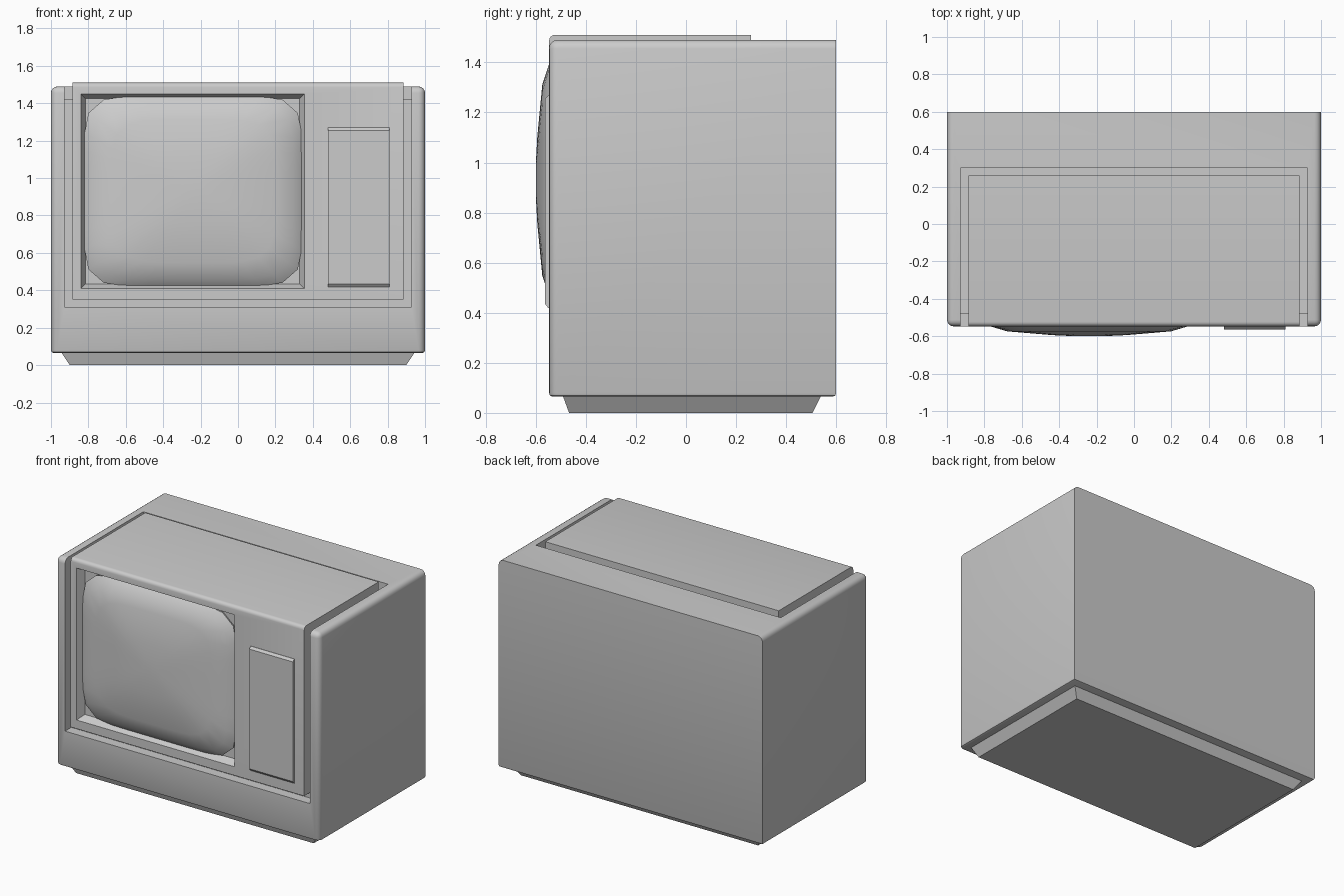
import bpy, bmesh, math

if "Cube" in bpy.data.objects:
    bpy.data.objects.remove(bpy.data.objects["Cube"])


def make(name, verts, faces):
    me = bpy.data.meshes.new(name)
    bm = bmesh.new()
    vs = [bm.verts.new(v) for v in verts]
    for f in faces:
        bm.faces.new([vs[i] for i in f])
    bmesh.ops.recalc_face_normals(bm, faces=bm.faces[:])
    bm.to_mesh(me)
    bm.free()
    ob = bpy.data.objects.new(name, me)
    bpy.context.collection.objects.link(ob)
    return ob


def loft(name, rings):
    # closed skin through rings of equal point count
    n = len(rings[0])
    verts = [p for r in rings for p in r]
    faces = [(k * n + i, k * n + (i + 1) % n, (k + 1) * n + (i + 1) % n, (k + 1) * n + i)
             for k in range(len(rings) - 1) for i in range(n)]
    faces += [tuple(range(n)), tuple(range(len(verts) - n, len(verts)))]
    return make(name, verts, faces)


def prism_x(name, half, prof):
    return loft(name, [[(x, y, z) for y, z in prof] for x in (-half, half)])


def rect_xz(x0, x1, z0, z1, y, inset=0):
    x0, x1, z0, z1 = x0 + inset, x1 - inset, z0 + inset, z1 - inset
    return [(x0, y, z0), (x1, y, z0), (x1, y, z1), (x0, y, z1)]


def bevel(ob, test, width, segs):
    # round the edges whose two end points pass the test
    bm = bmesh.new()
    bm.from_mesh(ob.data)
    es = [e for e in bm.edges if test(e.verts[0].co, e.verts[1].co)]
    bmesh.ops.bevel(bm, geom=es, offset=width, segments=segs, profile=0.5, affect='EDGES')
    bm.to_mesh(ob.data)
    bm.free()


def activate(ob):
    bpy.ops.object.select_all(action='DESELECT')
    ob.select_set(True)
    bpy.context.view_layer.objects.active = ob


def cut(ob, cutter):
    m = ob.modifiers.new("cut", 'BOOLEAN')
    m.operation, m.solver, m.object = 'DIFFERENCE', 'EXACT', cutter
    activate(ob)
    bpy.ops.object.modifier_apply(modifier=m.name)
    bpy.data.objects.remove(cutter)


def smooth(ob, deg):
    activate(ob)
    bpy.ops.object.shade_smooth_by_angle(angle=math.radians(deg))


FRONT, BACK, BOT, TOP = -0.547, 0.6, 0.065, 1.49

# cabinet shell: rounded front, top sides and bottom, crisp back
cabinet = prism_x("cabinet", 1.0, [(FRONT, BOT), (BACK, BOT), (BACK, TOP), (FRONT, TOP)])


def front_or_top_side(a, b):
    front = a.y < -0.5 and b.y < -0.5 and max(a.z, b.z) > 1
    side = a.z > 1 and b.z > 1 and abs(a.x - b.x) < 0.01
    return front or side


bevel(cabinet, front_or_top_side, 0.035, 4)
bevel(cabinet, lambda a, b: max(a.z, b.z) < BOT + 0.001, 0.014, 2)

# channel running over the front and top
cut(cabinet, prism_x("channel_cutter", 0.928, [
    (-0.7, 0.31), (-0.48, 0.31), (-0.48, 1.42), (0.30, 1.42), (0.30, 1.7), (-0.7, 1.7)]))
smooth(cabinet, 35)

# soft shading across the back edges
sharp = cabinet.data.attributes.get("sharp_edge")
if sharp:
    vs = cabinet.data.vertices
    for e in cabinet.data.edges:
        if all(vs[i].co.y > BACK - 0.001 for i in e.vertices):
            sharp.data[e.index].value = False

# raised panel wrapping the front and top
face_panel = prism_x("front_panel", 0.885, [
    (FRONT, 0.35), (-0.47, 0.35), (-0.47, 1.41), (0.26, 1.41), (0.26, 1.51), (FRONT, 1.51)])
bevel(face_panel, lambda a, b: max(a.y, b.y) < -0.5 and min(a.z, b.z) > 1.5, 0.024, 4)

# sloped screen recess
opening = (-0.84, 0.355, 0.41, 1.45)
cut(face_panel, loft("recess_cutter", [
    rect_xz(*opening, FRONT - 0.05, -0.025), rect_xz(*opening, -0.495, 0.025)]))
smooth(face_panel, 30)

# bulging picture tube
N = 40


def screen_ring(s, y, power):
    pts = []
    for i in range(N):
        t = 2 * math.pi * (i + 0.5) / N
        c, d = math.cos(t), math.sin(t)
        r = (abs(c) ** power + abs(d) ** power) ** (-1 / power)
        pts.append((-0.24 + 0.583 * s * r * c, y, 0.93 + 0.51 * s * r * d))
    return pts


screen = loft("screen", [screen_ring(*a) for a in (
    (0.99, -0.485, 7), (1, -0.508, 7), (0.92, -0.545, 6.5), (0.75, -0.574, 5),
    (0.34, -0.594, 3), (0.12, -0.6, 2.5))])
smooth(screen, 60)

# control plate
ctrl = (0.48, 0.81, 0.418, 1.27)
loft("control_plate", [rect_xz(*ctrl, -0.52), rect_xz(*ctrl, FRONT - 0.002),
                       [(x, y, z + (0.017 if z < 1 else -0.015))
                        for x, y, z in rect_xz(*ctrl, -0.563)]])

# tapered plinth
loft("plinth", [[(-x, y0, z), (x, y0, z), (x, y1, z), (-x, y1, z)] for x, y0, y1, z in (
    (0.90, -0.467, 0.505, 0), (0.945, -0.492, 0.54, BOT + 0.003))])
